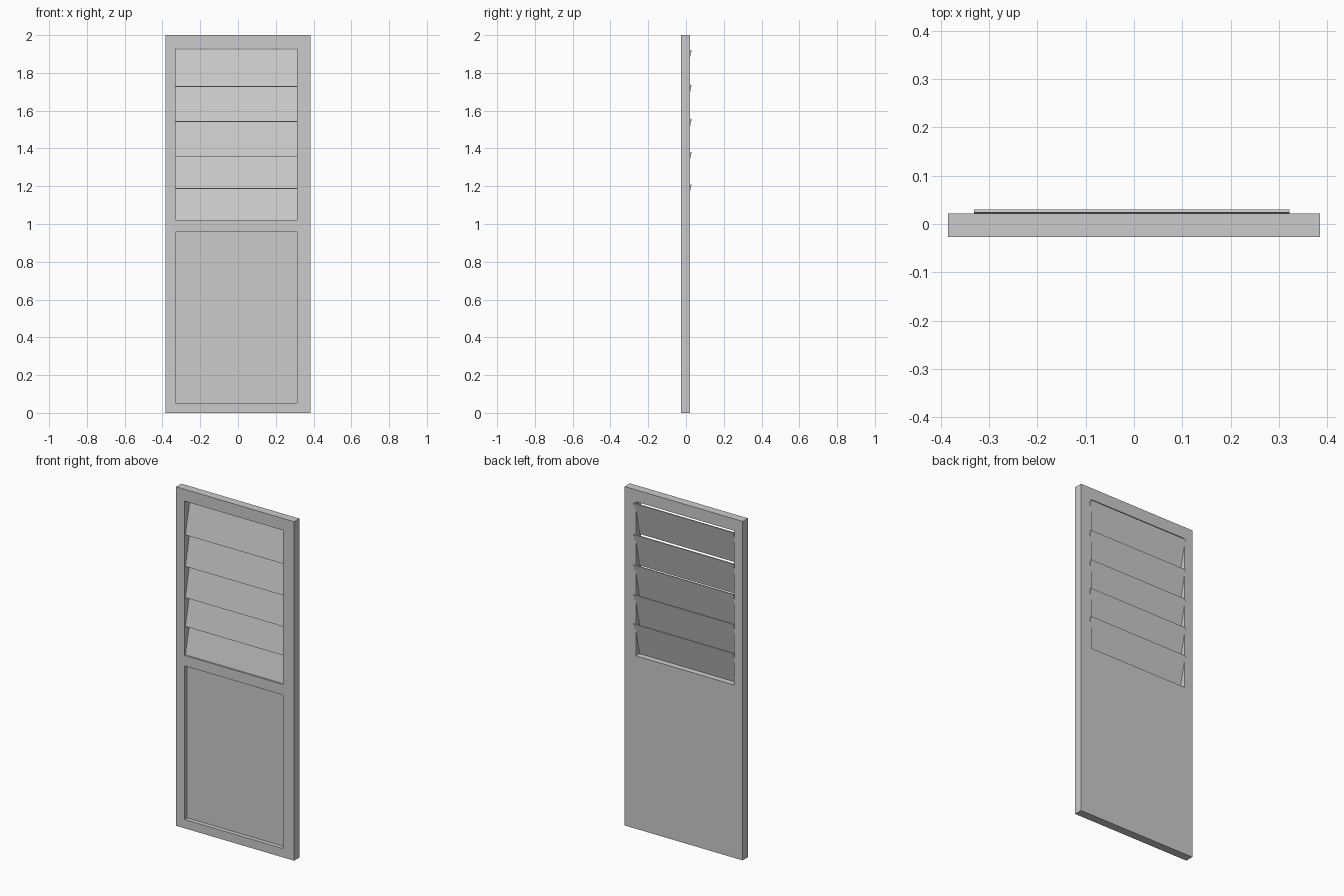
import bpy
import bmesh
from math import atan2
from mathutils import Matrix, Vector

cube = bpy.data.objects.get("Cube")
if cube:
    bpy.data.objects.remove(cube, do_unlink=True)

# One plain grey for the whole door
grey = bpy.data.materials.new("plain grey")
grey.use_nodes = True
colour = (0.6, 0.6, 0.6, 1)
grey.diffuse_color = colour
grey.node_tree.nodes["Principled BSDF"].inputs["Base Color"].default_value = colour

FRONT, BACK = -0.027, 0.022
COLUMNS = (-0.385, -0.33, 0.312, 0.385)
ROWS = (0, 0.052, 0.958, 1.02, 1.93, 2)
PANEL_CELL, VENT_CELL = (1, 1), (1, 3)
MOULDING, RECESS = 0.017, 0.025


def add_object(name, bm):
    bmesh.ops.recalc_face_normals(bm, faces=bm.faces)
    mesh = bpy.data.meshes.new(name)
    bm.to_mesh(mesh)
    bm.free()
    mesh.materials.append(grey)
    obj = bpy.data.objects.new(name, mesh)
    bpy.context.collection.objects.link(obj)
    return obj


# Door body: matching front and back lattices, with the vent cell left open
bm = bmesh.new()
front = {(i, j): bm.verts.new((x, FRONT, z))
         for i, x in enumerate(COLUMNS) for j, z in enumerate(ROWS)}
back = {v: bm.verts.new((v.co.x, BACK, v.co.z)) for v in front.values()}
panel = None
for i in range(len(COLUMNS) - 1):
    for j in range(len(ROWS) - 1):
        if (i, j) == VENT_CELL:
            continue
        loop = [front[k] for k in ((i, j), (i + 1, j), (i + 1, j + 1), (i, j + 1))]
        face = bm.faces.new(loop)
        bm.faces.new([back[v] for v in reversed(loop)])
        if (i, j) == PANEL_CELL:
            panel = face

# Close the outer edges and the sides of the vent opening
rims = [e for e in bm.edges if e.is_boundary and e.verts[0] in back]
for edge in rims:
    a, b = edge.verts
    bm.faces.new((a, b, back[b], back[a]))

# Lower panel sunk behind a sloping moulding
bmesh.ops.inset_region(bm, faces=[panel], thickness=MOULDING, use_even_offset=True)
bmesh.ops.translate(bm, verts=panel.verts, vec=(0, RECESS, 0))
add_object("door_body", bm)

# Louvre slats: lower edge forward, upper edge tipped out of the back
SLAT_LEFT, SLAT_RIGHT, THICKNESS = -0.332, 0.322, 0.006
slat_spans = ((1.02, 1.21), (1.187, 1.382), (1.357, 1.557),
              (1.541, 1.737), (1.727, 1.922))
for n, (bottom, top) in enumerate(slat_spans, 1):
    low, high = Vector((0, -0.016, bottom)), Vector((0, 0.027, top))
    run = high - low
    bm = bmesh.new()
    bmesh.ops.create_cube(bm, size=1)
    bmesh.ops.scale(bm, vec=(SLAT_RIGHT - SLAT_LEFT, THICKNESS, run.length), verts=bm.verts)
    bmesh.ops.rotate(bm, verts=bm.verts, cent=(0, 0, 0),
                     matrix=Matrix.Rotation(-atan2(run.y, run.z), 3, "X"))
    centre = (low + high) / 2 + Vector(((SLAT_LEFT + SLAT_RIGHT) / 2, 0, 0))
    bmesh.ops.translate(bm, verts=bm.verts, vec=centre)
    add_object(f"louvre_slat_{n}", bm)
